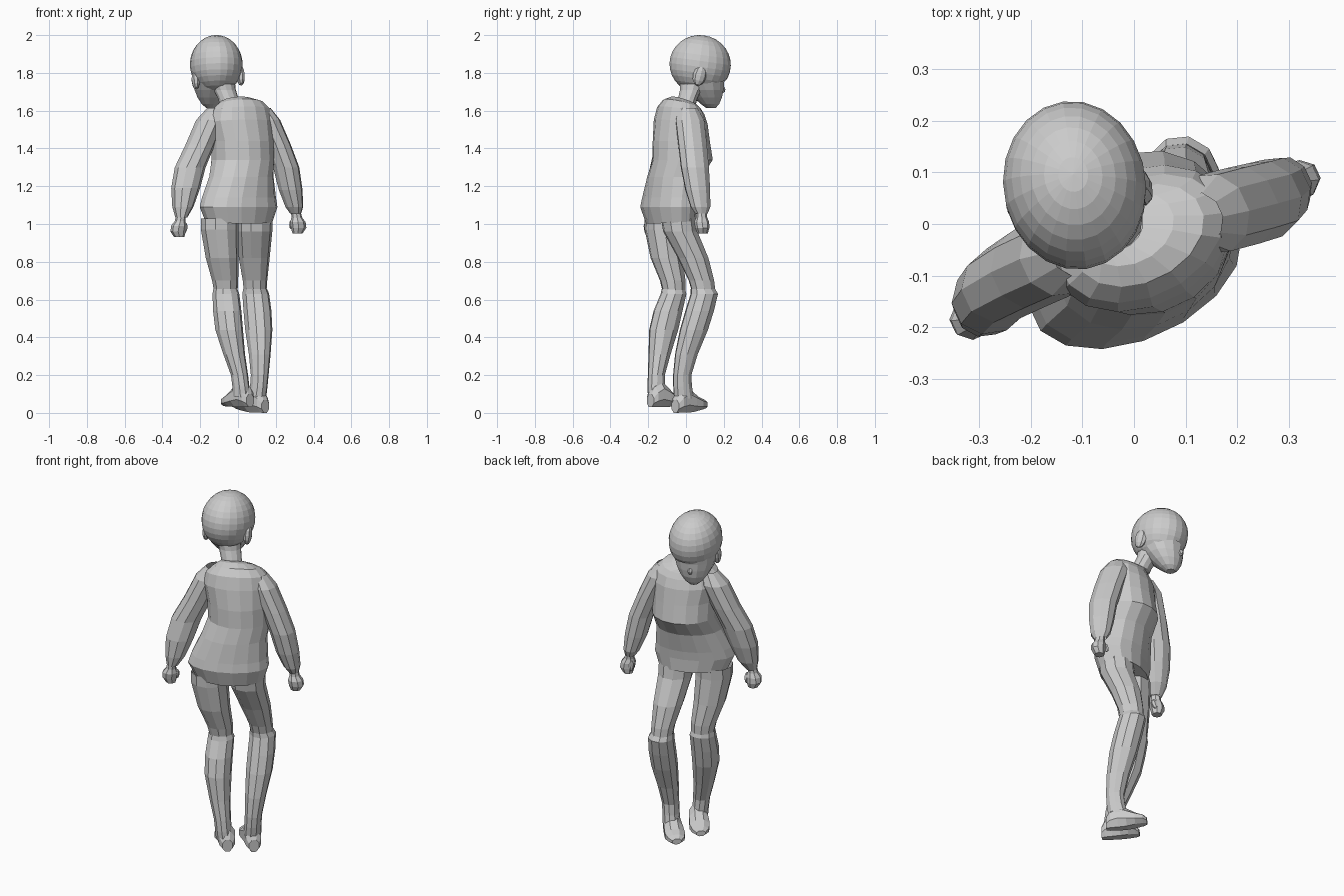
import bpy, bmesh
from math import sin, cos, pi, radians
from mathutils import Matrix, Vector

YAW = 25


def finish(name, bm):
    bmesh.ops.recalc_face_normals(bm, faces=bm.faces)
    me = bpy.data.meshes.new(name)
    bm.to_mesh(me)
    bm.free()
    ob = bpy.data.objects.new(name, me)
    bpy.context.collection.objects.link(ob)
    return ob


def loft(name, rings, sides=10, yaw=YAW, matrix=Matrix(), caps=""):
    """Skin of elliptical rings (x, y, z, rx, ry[, tilt]); caps: s = start, e = end."""
    bm = bmesh.new()
    rot = Matrix.Rotation(radians(yaw), 3, 'Z')
    grow = cos(pi / sides) ** -0.8  # flat sides keep the full width
    loops = []
    for ring in rings:
        x, y, z, rx, ry = ring[:5]
        tilt = ring[5] if len(ring) > 5 else 0
        loop = []
        for i in range(sides):
            a = 2 * pi * (i + 0.5) / sides
            u, v = rx * grow * cos(a), ry * grow * sin(a)
            p = rot @ Vector((u, v, tilt * v))
            loop.append(bm.verts.new(matrix @ (p + Vector((x, y, z)))))
        loops.append(loop)
    for a, b in zip(loops, loops[1:]):
        for i in range(sides):
            j = (i + 1) % sides
            bm.faces.new((a[i], a[j], b[j], b[i]))
    if "s" in caps:
        bm.faces.new(loops[0])
    if "e" in caps:
        bm.faces.new(loops[-1])
    return finish(name, bm)


def ball(name, center, size, yaw=0, pitch=0, seg=10, rings=7, cut=None):
    bm = bmesh.new()
    m = (Matrix.Translation(center) @ Matrix.Rotation(radians(yaw), 4, 'Z')
         @ Matrix.Rotation(radians(pitch), 4, 'X') @ Matrix.Diagonal((*size, 1)))
    bmesh.ops.create_uvsphere(bm, u_segments=seg, v_segments=rings, radius=1, matrix=m)
    if cut:
        geom = bm.verts[:] + bm.edges[:] + bm.faces[:]
        bmesh.ops.bisect_plane(bm, geom=geom, plane_co=cut[0], plane_no=cut[1], clear_inner=True)
    return finish(name, bm)


# Sweater, with a flared hem and bulging front
loft("sweater", [
    (0.005, -0.08, 1.01, .185, .115, .06),
    (.003, -0.093, 1.09, .216, .128),
    (0.005, -0.085, 1.14, .205, .128),
    (0.018, -0.06, 1.25, .176, .135),
    (0.025, -0.018, 1.34, .168, .156),
    (0.025, -0.025, 1.44, .168, .145),
    (0.014, -0.028, 1.54, .180, .130, -.1),
    (0.014, -0.028, 1.60, .165, .112, -.2),
    (0.010, -0.022, 1.634, .130, .090, -.3),
    (-.010, -0.010, 1.648, .090, .066, -.4),
    (-.038, 0.0, 1.648, .056, .050, -.4)], 16, caps="s")

# Sleeves
loft("left_sleeve", [
    (-.115, -.05, 1.615, .045, .05), (-.145, -.06, 1.55, .074, .078),
    (-.200, -.085, 1.42, .075, .077), (-.253, -.115, 1.30, .080, .072),
    (-.277, -.142, 1.19, .075, .068), (-.292, -.163, 1.09, .054, .054),
    (-.30, -.18, 1.035, .030, .034)], 10)
loft("right_sleeve", [
    (.125, .01, 1.615, .045, .05), (.153, .02, 1.55, .067, .077),
    (.210, .035, 1.42, .066, .077), (.255, .047, 1.30, .066, .075),
    (.279, .062, 1.18, .060, .066), (.298, .077, 1.09, .044, .053),
    (.305, .082, 1.055, .027, .034)], 10)

# Hands: loose fists with thumbs
for side, x, y, z, out in (("left", -.303, -.185, 1.04, -1), ("right", .307, .083, 1.06, 1)):
    loft(side + "_hand", [
        (x, y, z, .024, .027), (x + out * .004, y, z - .025, .026, .028),
        (x + out * .010, y, z - .05, .039, .037), (x + out * .014, y + .003, z - .08, .039, .035),
        (x + out * .008, y + .005, z - .11, .025, .026)], 8, caps="e")
    ball(side + "_thumb", (x - out * .022, y + .020, z - .06), (.013, .016, .030), YAW, 20, 6, 5)

# Trouser legs
loft("left_thigh", [
    (-.097, -.125, 1.03, .097, .092), (-.097, -.125, .97, .097, .090),
    (-.084, -.103, .82, .084, .082), (-.068, -.07, .70, .067, .066),
    (-.065, -.064, .65, .061, .060)], 10)
loft("right_thigh", [
    (.088, -.04, 1.03, .093, .090), (.088, -.03, .96, .091, .088),
    (.086, .038, .82, .079, .079), (.09, .082, .70, .062, .067),
    (.091, .092, .65, .058, .063)], 10)

# Knee socks, with a raised top band
loft("left_sock", [
    (-.067, -.067, .655, .062, .060), (-.064, -.066, .63, .069, .066),
    (-.057, -.095, .54, .072, .076), (-.047, -.118, .44, .070, .077),
    (-.020, -.14, .31, .055, .058), (.008, -.157, .20, .044, .044),
    (.015, -.157, .14, .043, .047), (.020, -.150, .085, .046, .052)], 10)
loft("right_sock", [
    (.091, .09, .655, .061, .065), (.094, .097, .63, .068, .072),
    (.103, .072, .54, .071, .075), (.110, .042, .44, .069, .074),
    (.115, .002, .31, .055, .060), (.115, -.020, .20, .045, .048),
    (.110, -.018, .14, .044, .050), (.100, -.010, .075, .046, .054)], 10)

# Feet, lofted from heel to toe
for side, x, y, base, yaw, k, lift in (("left", .025, -.145, .03, 42, .95, .05),
                                       ("right", .10, -.012, 0, 45, 1.03, .2)):
    c, s = cos(radians(yaw)), sin(radians(yaw))
    m = Matrix(((c, 0, -s, x), (s, 0, c, y), (0, 1, 0, base), (0, 0, 0, 1)))
    stations = ((-.062, .028, .035), (-.04, .042, .055), (0, .047, .07),
                (.045, .052, .055), (.09, .055, .036), (.13, .045, .026), (.15, .025, .016))
    loft(side + "_foot", [(0, h + lift * max(d - .03, 0), d * k, w, h)
                          for d, w, h in stations], 8, 0, m, "se")

# Neck
loft("neck", [(-.04, 0, 1.63, .056, .050), (-.05, .008, 1.66, .054, .050),
              (-.07, .025, 1.71, .058, .056), (-.08, .032, 1.74, .064, .064)], 12)

# Face and jaw, below the hair
loft("face", [
    (-.120, .080, 1.785, .119, .130), (-.124, .086, 1.75, .113, .116),
    (-.129, .100, 1.71, .099, .098), (-.136, .115, 1.67, .077, .075),
    (-.141, .127, 1.635, .050, .048), (-.144, .132, 1.615, .024, .026)], 14, 15, caps="e")
ball("nose", (-.160, .188, 1.71), (.014, .022, .020), 15, 25, 6, 5)

# Hair cap, cut along a line rising to the fringe
ball("hair_cap", (-.115, .075, 1.845), (.139, .164, .155), 8, -8, 22, 15,
     (Vector((-.115, .235, 1.765)), Vector((0, -.24, 1))))

# Ears, the left one lower because the head leans
for side, x, y, z in (("right", .014, .072, 1.785), ("left", -.224, .03, 1.765)):
    ball(side + "_ear", (x, y, z), (.022, .037, .054), 15, -15, 8, 6)
